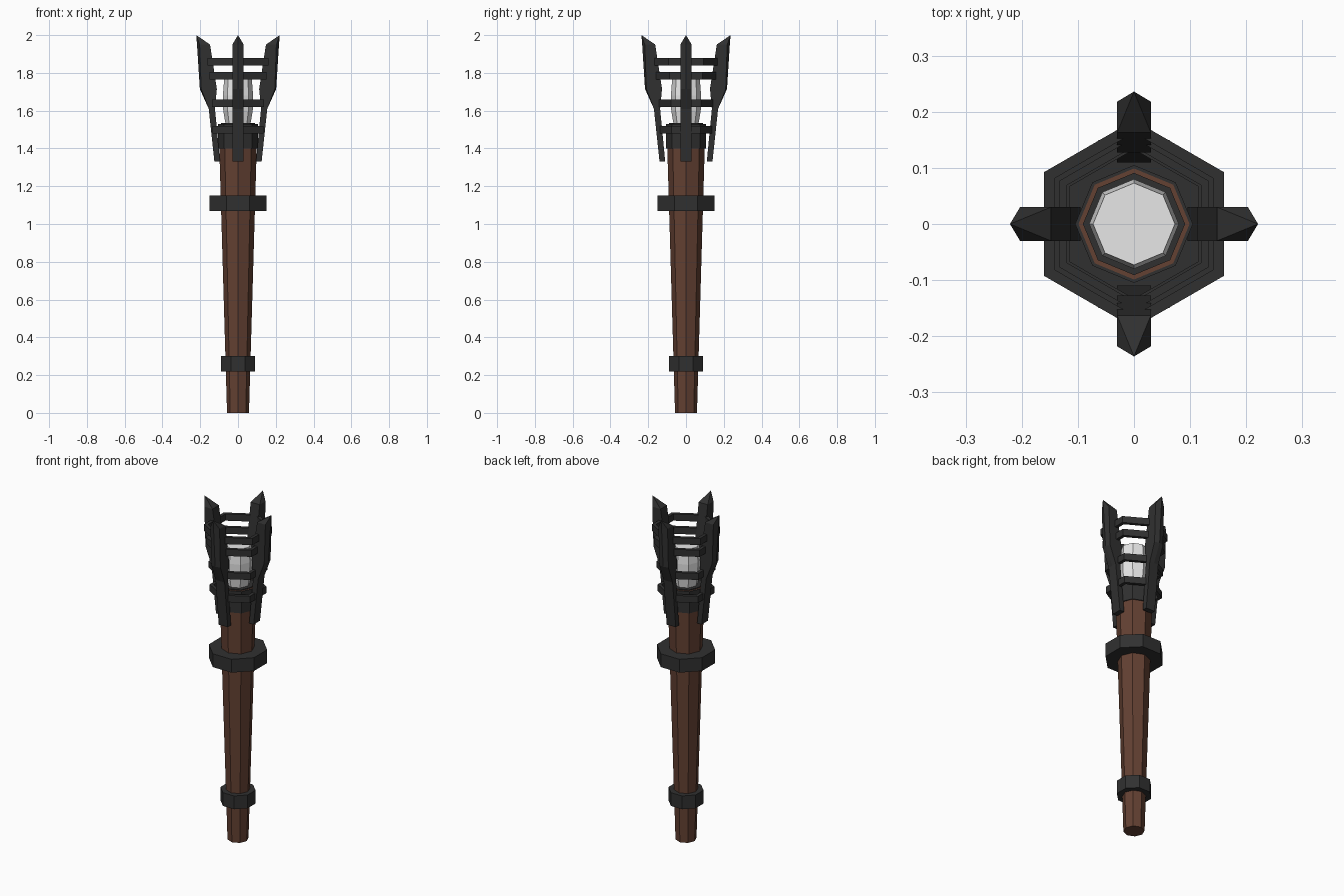
import bpy, bmesh, math
from mathutils import Matrix

if "Cube" in bpy.data.objects:
    bpy.data.objects.remove(bpy.data.objects["Cube"])


def material(name, rgb):
    m = bpy.data.materials.new(name)
    m.diffuse_color = (*rgb, 1)
    m.use_nodes = True
    m.node_tree.nodes["Principled BSDF"].inputs["Base Color"].default_value = m.diffuse_color
    return m


WOOD = material("brown wood", (0.125, 0.052, 0.032))
IRON = material("dark iron", (0.030, 0.030, 0.030))
GLASS = material("pale core", (0.80, 0.80, 0.80))


def finish(name, bm, mat):
    bmesh.ops.recalc_face_normals(bm, faces=bm.faces)
    me = bpy.data.meshes.new(name)
    bm.to_mesh(me)
    bm.free()
    me.materials.append(mat)
    ob = bpy.data.objects.new(name, me)
    bpy.context.collection.objects.link(ob)
    return ob


def lathe(name, profile, sides, mat, turn=0.0, closed=False):
    """Faceted turned shape from (radius, z) points; closed makes a hoop."""
    bm = bmesh.new()
    rings = []
    for r, z in profile:
        angles = [turn + math.tau * i / sides for i in range(sides)]
        rings.append([bm.verts.new((r * math.cos(a), r * math.sin(a), z)) for a in angles])
    pairs = list(zip(rings, rings[1:]))
    if closed:
        pairs.append((rings[-1], rings[0]))
    else:
        bm.faces.new(rings[0])
        bm.faces.new(rings[-1])
    for lo, hi in pairs:
        for i in range(sides):
            j = (i + 1) % sides
            bm.faces.new((lo[i], lo[j], hi[j], hi[i]))
    return finish(name, bm, mat)


def hoop(name, outer, inner, z0, z1, sides, turn):
    lathe(name, [(outer, z0), (outer, z1), (inner, z1), (inner, z0)], sides, IRON, turn, True)


# Tapered eight-sided handle
lathe("handle", [(0.058, 0), (0.099, 1.40), (0.099, 1.53)], 8, WOOD)

# Iron bands on the handle (flat sides facing the axes)
flat = math.cos(math.pi / 8)
hoop("lower_band", 0.09 / flat, 0.05, 0.22, 0.30, 8, math.pi / 8)
hoop("upper_band", 0.15 / flat, 0.08, 1.07, 1.15, 8, math.pi / 8)

# Collar and socket at the head
hoop("collar", 0.105, 0.098, 1.40, 1.53, 8, 0)
lathe("socket", [(0.091, 1.50), (0.091, 1.535)], 8, IRON)

# Pale core in the cage
lathe("core", [(0.066, 1.53), (0.078, 1.60), (0.080, 1.68), (0.073, 1.77)], 8, GLASS)

# Six-sided cage hoops
for i, (z, r) in enumerate([(1.50, 0.155), (1.64, 0.160), (1.785, 0.175), (1.86, 0.185)]):
    hoop(f"cage_hoop_{i + 1}", r, r - 0.022, z - 0.02, z + 0.02, 6, math.pi / 6)


# Four prongs: slim stem, broad blade, ridged outer face and pointed tip
def prong(name, angle, shift):
    bm = bmesh.new()
    w = 0.03
    levels = [(0.095, 0.125, 0, 1.33), (0.122, 0.155, 0, 1.61),
              (0.112, 0.195, 0.007, 1.715), (0.148, 0.203, 0.014, 1.95)]
    rings = []
    for inner, outer, ridge, z in levels:
        pts = [(inner, -w), (outer, -w), (outer + ridge, 0), (outer, w), (inner, w)]
        rings.append([bm.verts.new((x + shift, y, z)) for x, y in pts])
    bm.faces.new(rings[0])
    for lo, hi in zip(rings, rings[1:]):
        for i in range(5):
            j = (i + 1) % 5
            bm.faces.new((lo[i], lo[j], hi[j], hi[i]))
    tip = bm.verts.new((0.221 + shift, 0, 2.0))
    for i in range(5):
        bm.faces.new((rings[-1][i], rings[-1][(i + 1) % 5], tip))
    bm.transform(Matrix.Rotation(angle, 4, 'Z'))
    finish(name, bm, IRON)


for k in range(4):
    prong(f"prong_{k + 1}", k * math.pi / 2, 0.015 * (k % 2))
